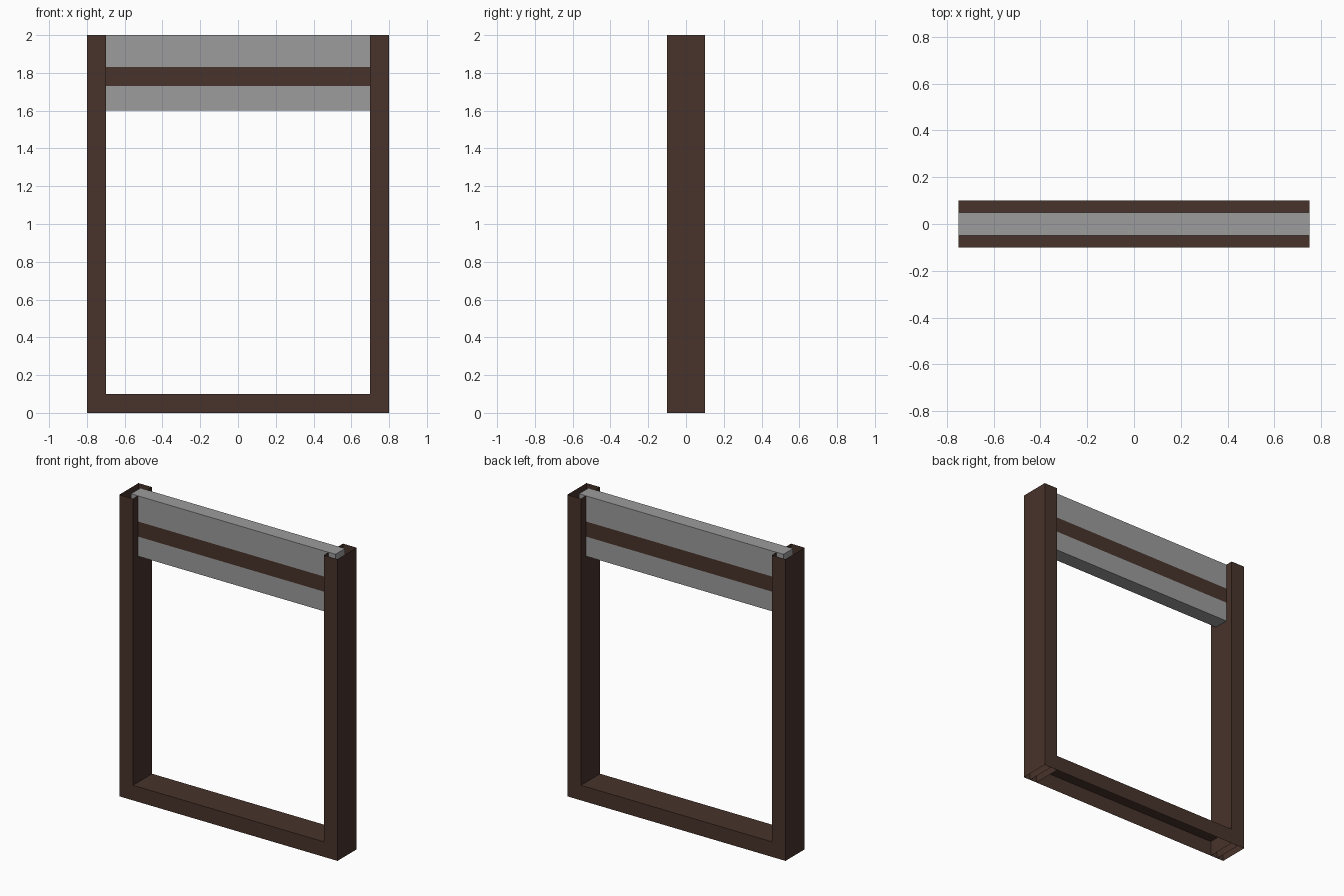
import bpy, bmesh

if "Cube" in bpy.data.objects:
    bpy.data.objects.remove(bpy.data.objects["Cube"])


def material(name, rgb):
    m = bpy.data.materials.new(name)
    m.diffuse_color = (*rgb, 1.0)
    m.use_nodes = True
    m.node_tree.nodes["Principled BSDF"].inputs["Base Color"].default_value = m.diffuse_color
    return m


brown = material("dark brown wood", (0.065, 0.033, 0.024))
grey = material("grey panel", (0.333, 0.333, 0.333))


def box(name, lo, hi, mats, open_dirs=(), cuts=(), band=None):
    """Box from lo to hi; open_dirs lists z directions left uncapped."""
    bm = bmesh.new()
    bmesh.ops.create_cube(bm, size=1)
    for v in bm.verts:
        for i in range(3):
            v.co[i] = hi[i] if v.co[i] > 0 else lo[i]
    bm.normal_update()
    gone = [f for f in bm.faces if round(f.normal.z) in open_dirs and abs(f.normal.z) > 0.5]
    if gone:
        bmesh.ops.delete(bm, geom=gone, context='FACES')
    for z in cuts:
        bmesh.ops.bisect_plane(bm, geom=bm.verts[:] + bm.edges[:] + bm.faces[:],
                               plane_co=(0, 0, z), plane_no=(0, 0, 1))
    if band:
        for f in bm.faces:
            if band[0] < f.calc_center_median().z < band[1] and abs(f.normal.z) < 0.5:
                f.material_index = 1
    me = bpy.data.meshes.new(name)
    bm.to_mesh(me)
    bm.free()
    for m in mats:
        me.materials.append(m)
    ob = bpy.data.objects.new(name, me)
    bpy.context.collection.objects.link(ob)
    return ob


# Hollow side posts, open at top and bottom
for side, x in (("left", -0.8), ("right", 0.7)):
    box(side + "_post", (x, -0.1, 0), (x + 0.1, 0.1, 2), [brown], open_dirs=(1, -1))

# Sill, hollow from below, its ends tucked into the posts
box("bottom_sill", (-0.75, -0.1, 0), (0.75, 0.1, 0.1), [brown], open_dirs=(-1,))

# Raised shutter panel with a brown stripe on both faces
box("sliding_panel", (-0.75, -0.05, 1.6), (0.75, 0.05, 2), [grey, brown],
    cuts=(1.73, 1.83), band=(1.73, 1.83))
